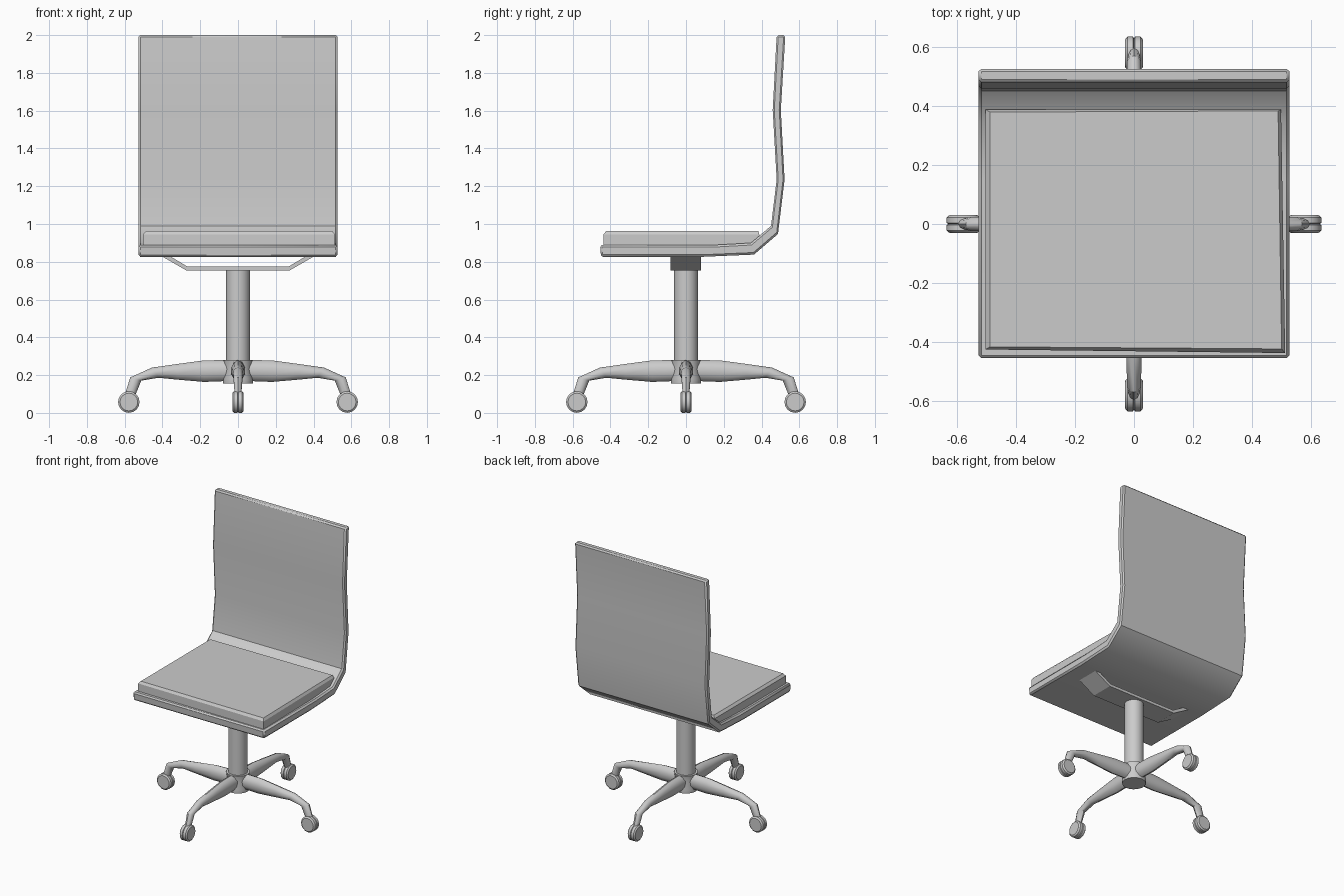
import bpy, bmesh, math
from mathutils import Vector, Matrix

if "Cube" in bpy.data.objects:
    bpy.data.objects.remove(bpy.data.objects["Cube"])


def loft(name, rings, bevel=0.0, angle=40):
    """Skin a list of equal-length point rings, capping both ends."""
    bm = bmesh.new()
    vs = [[bm.verts.new(p) for p in ring] for ring in rings]
    n = len(vs[0])
    for a, b in zip(vs, vs[1:]):
        for i in range(n):
            bm.faces.new((a[i], a[(i + 1) % n], b[(i + 1) % n], b[i]))
    bm.faces.new(vs[0])
    bm.faces.new(vs[-1])
    bmesh.ops.recalc_face_normals(bm, faces=bm.faces)
    me = bpy.data.meshes.new(name)
    bm.to_mesh(me)
    bm.free()
    ob = bpy.data.objects.new(name, me)
    bpy.context.collection.objects.link(ob)
    if bevel:
        m = ob.modifiers.new("bevel", 'BEVEL')
        m.width, m.segments, m.limit_method = bevel, 1, 'ANGLE'
        m.angle_limit = math.radians(60)
    bpy.ops.object.select_all(action='DESELECT')
    ob.select_set(True)
    bpy.context.view_layer.objects.active = ob
    bpy.ops.object.shade_smooth_by_angle(angle=math.radians(angle))
    return ob


def disc(r, z, n):
    return [(r * math.cos(math.tau * i / n), r * math.sin(math.tau * i / n), z) for i in range(n)]


# One-piece seat and back shell: inner (y, z) and outer (y, z) pairs
W = 0.527
profile = [((-0.455, 0.889), (-0.45, 0.826)), ((0.15, 0.889), (0.08, 0.826)),
           ((0.344, 0.90), (0.36, 0.838)), ((0.45, 0.99), (0.487, 0.947)),
           ((0.48, 1.235), (0.522, 1.235)), ((0.459, 1.603), (0.502, 1.603)),
           ((0.48, 2.0), (0.526, 2.0))]
loft("seat_shell", [[(-W, *i), (W, *i), (W, *o), (-W, *o)] for i, o in profile], bevel=0.01)

# Slightly skewed seat cushion with a chamfered top
base = [(-0.503, 0.388), (0.498, 0.388), (0.512, -0.437), (-0.503, -0.425)]
top = [(-0.488, 0.379), (0.488, 0.383), (0.500, -0.423), (-0.488, -0.416)]
loft("seat_cushion", [[(x, y, 0.885) for x, y in base],
                      [(x, y, 0.945) for x, y in base],
                      [(x, y, 0.962) for x, y in top]], angle=20)

# Bent support strap under the seat
strap = [(-0.405, 0.83), (-0.275, 0.755), (0.275, 0.755), (0.405, 0.83)]
loft("support_bracket", [[(x, -0.083, z), (x, 0.08, z), (x * 0.975, 0.08, z + 0.02),
                          (x * 0.975, -0.083, z + 0.02)] for x, z in strap], angle=20)

# Column and hub
loft("column", [disc(0.063, 0.22, 24), disc(0.063, 0.77, 24)])
loft("hub", [disc(0.078, 0.155, 20), disc(0.08, 0.18, 20),
             disc(0.07, 0.23, 20), disc(0.078, 0.28, 20)])

# Star base: leg sections as upper (r, z), lower (r, z), half width
sections = [((0.02, 0.28), (0.02, 0.17), 0.04), ((0.18, 0.278), (0.18, 0.164), 0.036),
            ((0.32, 0.259), (0.32, 0.176), 0.031), ((0.455, 0.24), (0.42, 0.186), 0.027),
            ((0.566, 0.188), (0.51, 0.171), 0.026), ((0.592, 0.19), (0.53, 0.14), 0.025),
            ((0.602, 0.09), (0.545, 0.09), 0.018)]
sections[4:6] = [((0.57, 0.188), (0.512, 0.171), 0.025)]
N = 10
leg_rings = []
for (r1, z1), (r2, z2), hw in sections:
    c = Vector(((r1 + r2) / 2, 0, (z1 + z2) / 2))
    h = Vector(((r1 - r2) / 2, 0, (z1 - z2) / 2))
    leg_rings.append([c + h * math.cos(math.tau * i / N)
                      + Vector((0, hw * math.sin(math.tau * i / N), 0)) for i in range(N)])

# Twin-disc castor profile: (radius, offset along axle)
castor = [(0.047, -0.03), (0.057, -0.022), (0.057, -0.003), (0.05, 0),
          (0.057, 0.003), (0.057, 0.022), (0.047, 0.03)]
wheel_rings = [[Vector((0.578 + x, o, 0.0575 + y)) for x, y, _ in disc(r, 0, 16)]
               for r, o in castor]

for k, side in enumerate(("right", "back", "left", "front")):
    rot = Matrix.Rotation(math.pi / 2 * k, 3, 'Z')
    loft(side + "_leg", [[rot @ p for p in ring] for ring in leg_rings])
    loft(side + "_castor", [[rot @ p for p in ring] for ring in wheel_rings], angle=30)
